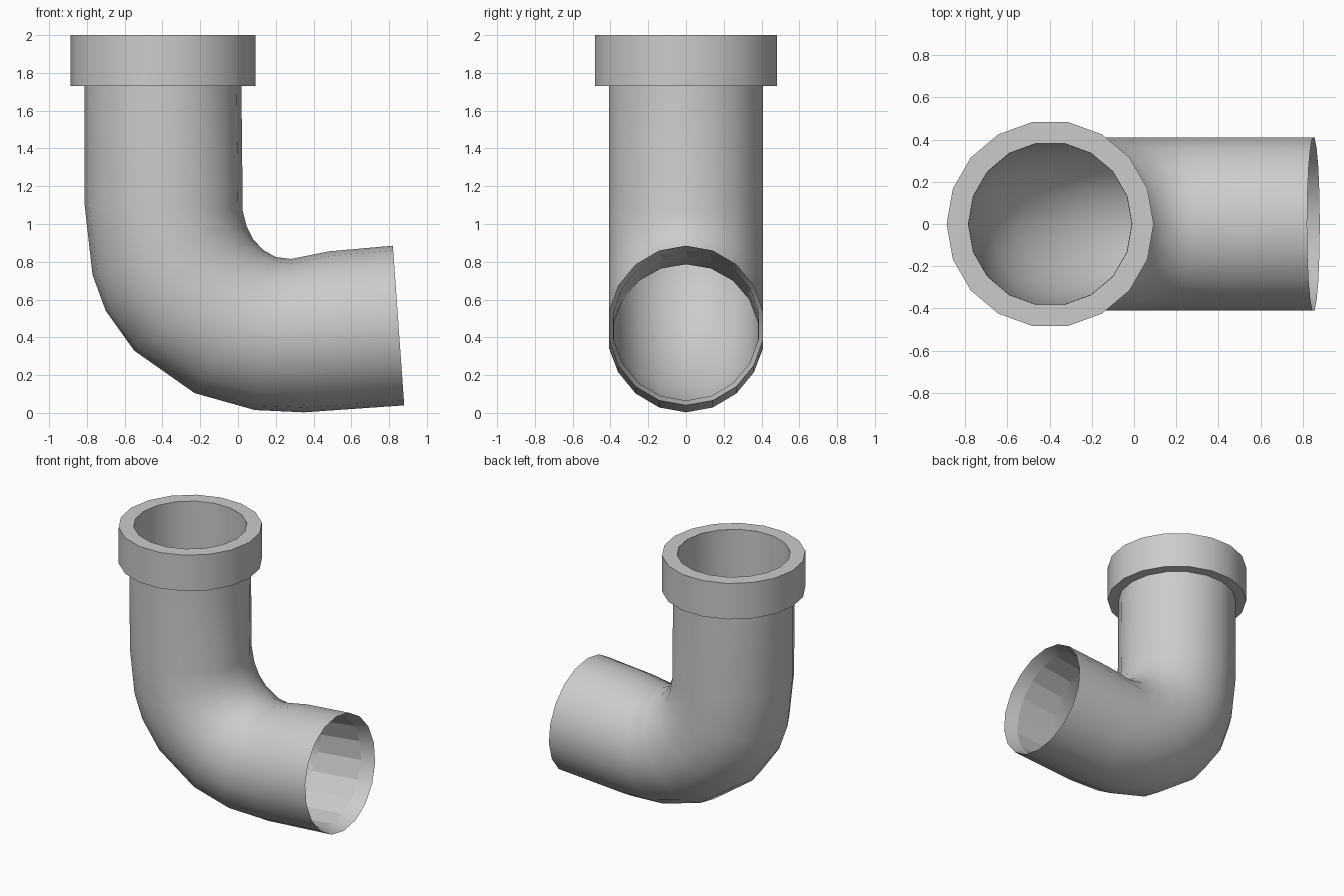
import bpy, math
from mathutils import Vector

if "Cube" in bpy.data.objects:
    bpy.data.objects.remove(bpy.data.objects["Cube"])

SIDES = 18


def ring(outer, inner, half_width, scale=1.0, shift=(0, 0)):
    """18-sided ring spanning two points (x, z) of the side profile."""
    o, i = Vector((outer[0], 0, outer[1])), Vector((inner[0], 0, inner[1]))
    c, u = (o + i) / 2, (i - o) / 2 * scale
    c = c + Vector((shift[0], 0, shift[1]))
    pts = []
    for k in range(SIDES):
        t = 2 * math.pi * k / SIDES
        pts.append(c + u * math.cos(t) + Vector((0, half_width * scale * math.sin(t), 0)))
    return pts


def loft(name, rings, flat_bands=()):
    """Skin consecutive rings; listed bands stay flat shaded."""
    verts = [p for r in rings for p in r]
    faces = []
    for a in range(len(rings) - 1):
        for k in range(SIDES):
            n = (k + 1) % SIDES
            faces.append((a * SIDES + k, (a + 1) * SIDES + k,
                          (a + 1) * SIDES + n, a * SIDES + n))
    me = bpy.data.meshes.new(name)
    me.from_pydata(verts, [], faces)
    ob = bpy.data.objects.new(name, me)
    bpy.context.collection.objects.link(ob)
    bpy.ops.object.select_all(action='DESELECT')
    ob.select_set(True)
    bpy.context.view_layer.objects.active = ob
    bpy.ops.object.shade_smooth_by_angle(angle=math.radians(40))
    for band in flat_bands:
        for k in range(SIDES):
            me.polygons[band * SIDES + k].use_smooth = False
    return ob


# Elbow pipe: side profile of the outside and inside of the bend
outside = [(-.812, 1.73), (-.812, 1.10), (-.77, .73), (-.70, .54), (-.55, .33),
           (-.23, .105), (.09, .015), (.35, .003), (.88, .04)]
inside = [(.018, 1.73), (.025, 1.07), (.045, .99), (.08, .92), (.13, .865),
          (.20, .825), (.28, .815), (.48, .855), (.82, .885)]
pairs = list(zip(outside, inside))
W, BORE = .415, .93
outer_wall = [ring(o, i, W) for o, i in pairs]

# Inner wall: thin lip at the open end, then the bore back up to the top
lip = ring(*pairs[-1], W, .94, (-.10, 0))
bore = [ring(o, i, W, BORE) for o, i in reversed(pairs[:-1])]
mouth = ring((-.785, 2), (-.011, 2), .387)
n = len(outer_wall)
loft("elbow_pipe", outer_wall + [lip] + bore + [mouth], flat_bands=(n,))

# Collar around the upper mouth
profile = [(.387, 2), (.49, 2), (.49, 1.73), (.41, 1.73)]
loft("collar", [ring((-.397 - r, z), (-.397 + r, z), r) for r, z in profile])
